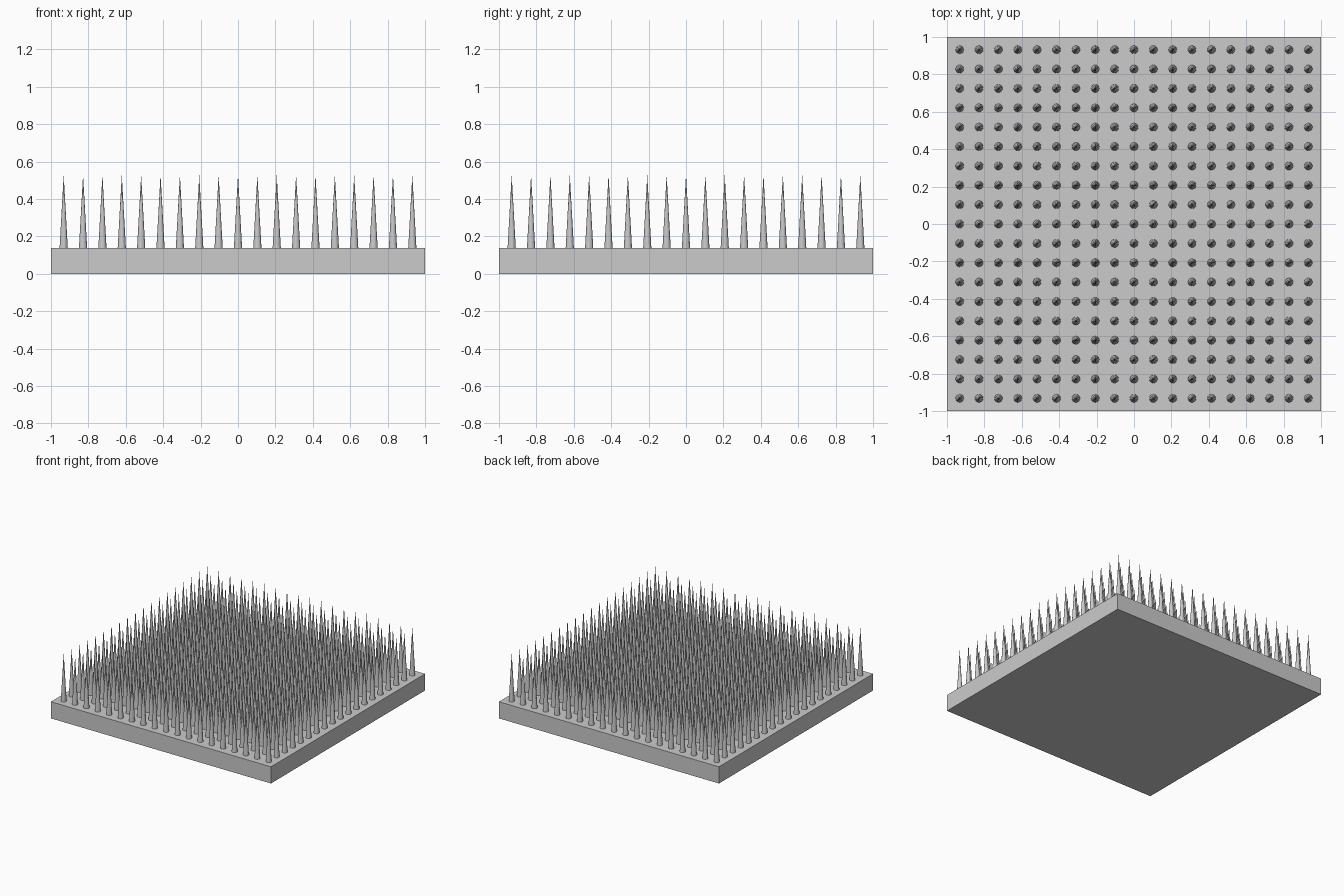
import bpy
import bmesh
from mathutils import Matrix

old = bpy.data.objects.get("Cube")
if old:
    bpy.data.objects.remove(old, do_unlink=True)

BASE_H = 0.137    # board thickness
TIP_Z = 0.53      # top of the spikes
COUNT = 19        # spikes per side
REACH = 0.932     # centre of the outermost spikes
RADIUS = 0.022
SIDES = 16

grey = bpy.data.materials.new("plain_grey")
grey.use_nodes = True
colour = (0.6, 0.6, 0.6, 1.0)
grey.diffuse_color = colour
grey.node_tree.nodes["Principled BSDF"].inputs["Base Color"].default_value = colour


def add_object(name, bm):
    mesh = bpy.data.meshes.new(name)
    bm.to_mesh(mesh)
    bm.free()
    mesh.materials.append(grey)
    obj = bpy.data.objects.new(name, mesh)
    bpy.context.collection.objects.link(obj)
    return obj


# Square board
bm = bmesh.new()
bmesh.ops.create_cube(bm, size=1, matrix=Matrix.Translation((0, 0, BASE_H / 2))
                      @ Matrix.Diagonal((2, 2, BASE_H, 1)))
add_object("base_board", bm)

# One pointed spike, repeated over the board by two arrays
height = TIP_Z - BASE_H
bm = bmesh.new()
bmesh.ops.create_cone(bm, cap_ends=True, segments=SIDES, radius1=RADIUS, radius2=0,
                      depth=height, matrix=Matrix.Translation((0, 0, height / 2)))
spikes = add_object("spikes", bm)
spikes.location = (-REACH, -REACH, BASE_H)
step = 2 * REACH / (COUNT - 1)
for label, offset in (("columns", (step, 0, 0)), ("rows", (0, step, 0))):
    array = spikes.modifiers.new(label, "ARRAY")
    array.count = COUNT
    array.use_relative_offset = False
    array.use_constant_offset = True
    array.constant_offset_displace = offset
